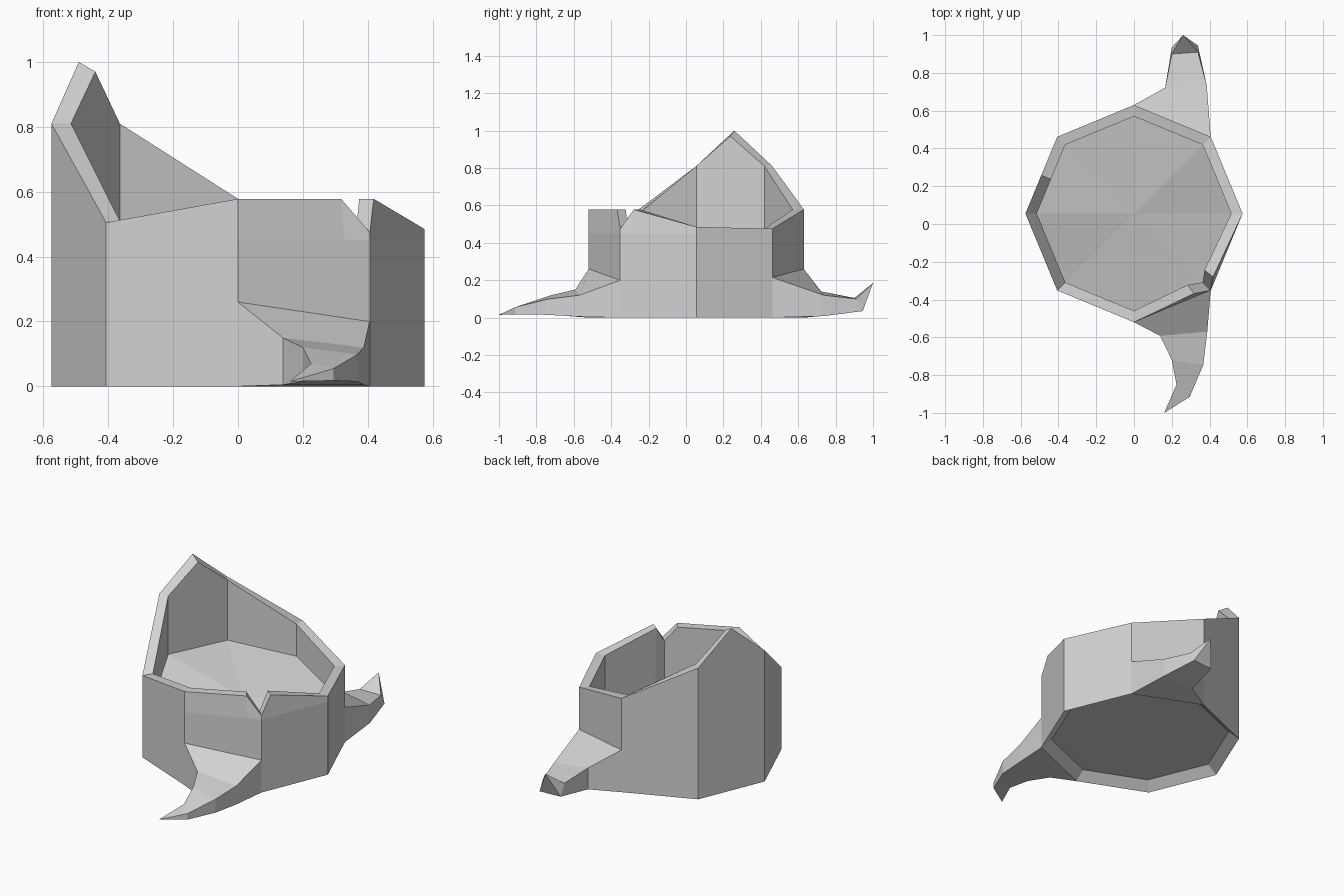
import bpy, bmesh, math

cube = bpy.data.objects.get("Cube")
if cube:
    bpy.data.objects.remove(cube)

stone = bpy.data.materials.new("grey stone")
stone.use_nodes = True
grey = (0.65, 0.65, 0.65, 1)
stone.diffuse_color = grey
stone.node_tree.nodes["Principled BSDF"].inputs["Base Color"].default_value = grey

CENTRE_Y = 0.055
OUTER, INNER = 0.575, 0.515


def finish(name, bm):
    bmesh.ops.recalc_face_normals(bm, faces=bm.faces)
    mesh = bpy.data.meshes.new(name)
    bm.to_mesh(mesh)
    bm.free()
    mesh.materials.append(stone)
    ob = bpy.data.objects.new(name, mesh)
    bpy.context.collection.objects.link(ob)
    return ob


def octagon(t, radius, z):
    """Point at t corners round the octagon, straight between corners."""
    k, f = int(t), t - int(t)
    a, b = math.radians(45 * k), math.radians(45 * (k + 1))
    x = math.cos(a) * (1 - f) + math.cos(b) * f
    y = math.sin(a) * (1 - f) + math.sin(b) * f
    return (radius * x, radius * y + CENTRE_Y, z)


def bridge(bm, a, b):
    n = len(a)
    for i in range(n):
        j = (i + 1) % n
        bm.faces.new((a[i], a[j], b[j], b[i]))


# Broken rim: corner position, outer height, inner height, inward lean
rim = [(0, .485, .485, 0), (1, .475, .475, 0), (2, .578, .578, 0),
       (3, .81, .81, 0), (3.5, 1.0, .97, 0), (4, .81, .81, 0),
       (5, .505, .51, 0), (6, .578, .578, 0), (6.81, .578, .578, .02),
       (7, .475, .475, 0), (7.15, .578, .578, .018)]
# Tilted floor height at each corner
floor = [.19, .30, .38, .44, .45, .34, .24, .18, .19]


def floor_z(t):
    k, f = int(t), t - int(t)
    return floor[k] * (1 - f) + floor[k + 1] * f


# Tower wall with tilted floor and recessed underside
bm = bmesh.new()
rings = [[bm.verts.new(octagon(t, r, z)) for t, r, z in ring] for ring in (
    [(t, INNER, .05) for t, o, i, s in rim],
    [(t, OUTER, 0) for t, o, i, s in rim],
    [(t, OUTER, .45) for t, o, i, s in rim],
    [(t, OUTER - s, o) for t, o, i, s in rim],
    [(t, INNER - s, i) for t, o, i, s in rim],
    [(t, INNER, floor_z(t)) for t, o, i, s in rim])]
for a, b in zip(rings, rings[1:]):
    bridge(bm, a, b)
bm.faces.new(rings[0])
middle = bm.verts.new((0, CENTRE_Y, .32))
last = rings[-1]
for i in range(len(last)):
    bm.faces.new((last[i - 1], last[i], middle))
finish("broken_tower", bm)


def root(name, sections, tip):
    """Sections: left xyz, right xyz, bottom height, bottom y shift."""
    bm = bmesh.new()
    loops = []
    for l, r, low, dy in sections:
        pts = (l, r, (r[0], r[1] + dy, low), (l[0], l[1] + dy, low))
        loops.append([bm.verts.new(p) for p in pts])
    for a, b in zip(loops, loops[1:]):
        bridge(bm, a, b)
    end, point = loops[-1], bm.verts.new(tip)
    for i in range(4):
        bm.faces.new((end[i - 1], end[i], point))
    finish(name, bm)


# Curling buttress at the front
root("front_root", [
    ((0, -.52, .26), (.406, -.351, .2), 0, 0),
    ((.138, -.592, .15), (.388, -.57, .12), .005, 0),
    ((.2, -.72, .12), (.367, -.745, .098), .015, 0),
    ((.225, -.85, .07), (.295, -.915, .055), .018, 0)],
    (.16, -1, .015))

# Upturned buttress at the back
root("back_root", [
    ((0, .63, .26), (.406, .461, .215), 0, 0),
    ((.165, .722, .14), (.385, .735, .12), .008, 0),
    ((.2, .9, .105), (.338, .91, .1), .035, .035)],
    (.26, 1, .185))
